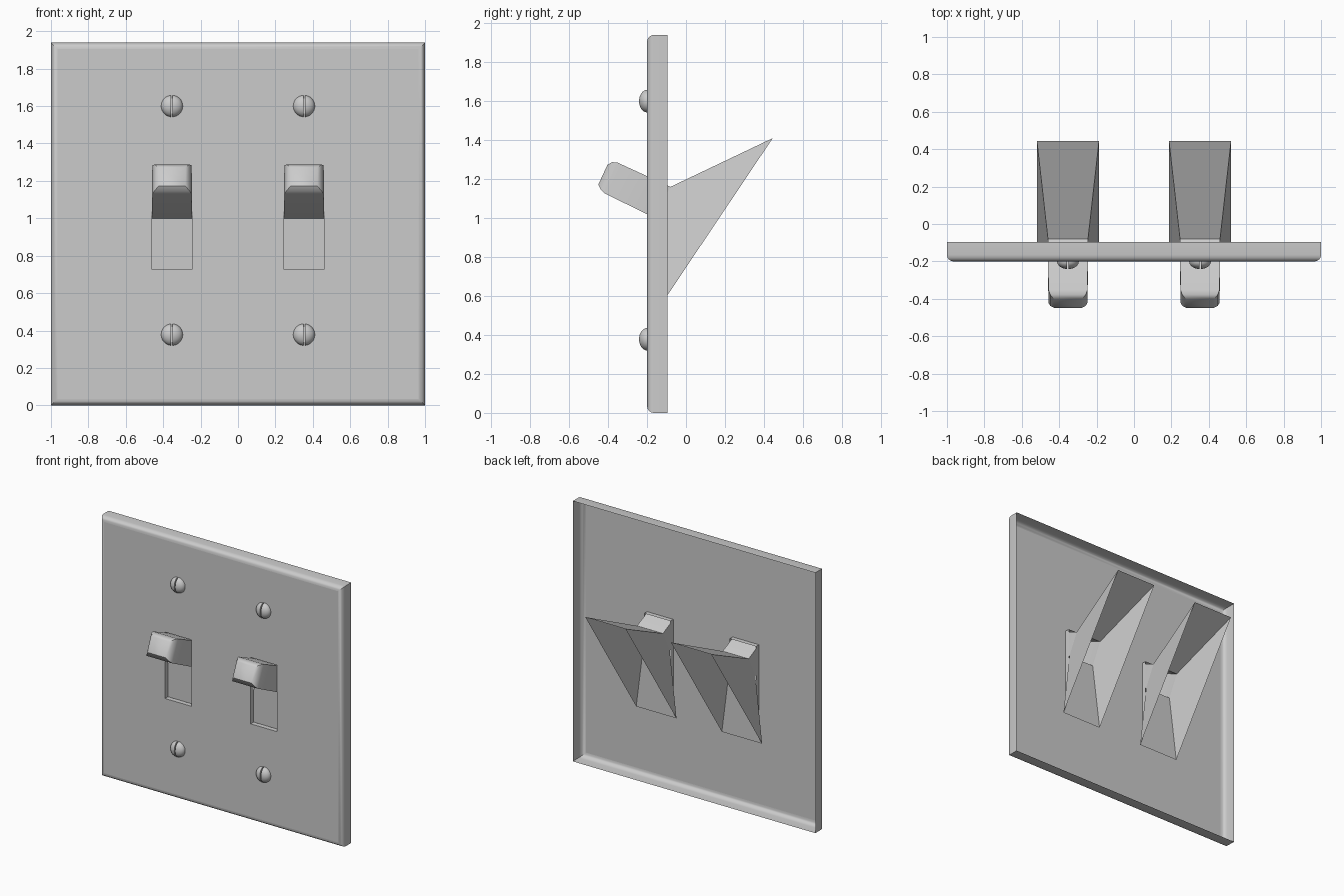
import bpy, bmesh
from math import radians, sin, cos, pi
from mathutils import Matrix

if "Cube" in bpy.data.objects:
    bpy.data.objects.remove(bpy.data.objects["Cube"], do_unlink=True)

grey = bpy.data.materials.new("light_grey")
grey.use_nodes = True
grey.diffuse_color = (0.6, 0.6, 0.6, 1)
grey.node_tree.nodes["Principled BSDF"].inputs["Base Color"].default_value = (0.6, 0.6, 0.6, 1)

HEIGHT = 1.94
FRONT, BACK = -0.2, -0.095
GANG_X = 0.353            # offset of each switch from the middle
SLOT_HALF = 0.108
SLOT_LOW, SLOT_HIGH = 0.725, 1.22


def finish(name, bm, angle=None, x=0, z=0):
    """Turn a bmesh into an object, smooth below the given edge angle."""
    bmesh.ops.recalc_face_normals(bm, faces=bm.faces)
    mesh = bpy.data.meshes.new(name)
    bm.to_mesh(mesh)
    bm.free()
    mesh.materials.append(grey)
    if angle:
        mesh.polygons.foreach_set("use_smooth", [True] * len(mesh.polygons))
        mesh.set_sharp_from_angle(angle=radians(angle))
    obj = bpy.data.objects.new(name, mesh)
    obj.location = (x, 0, z)
    bpy.context.collection.objects.link(obj)
    return obj


def loft(bm, rings, cap=False):
    """Join four-cornered rings into an open tube, optionally closing the last."""
    loops = [[bm.verts.new(p) for p in ring] for ring in rings]
    for a, b in zip(loops, loops[1:]):
        for i in range(4):
            j = (i + 1) % 4
            bm.faces.new((a[i], a[j], b[j], b[i]))
    if cap:
        bm.faces.new(loops[-1])


def upright_ring(x0, x1, z0, z1, y):
    return [(x0, y, z0), (x1, y, z0), (x1, y, z1), (x0, y, z1)]


def section(half, top, bottom):
    """Ring across the lever from its top and bottom (y, z) points."""
    return [(-half, *top), (half, *top), (half, *bottom), (-half, *bottom)]


# Wall plate: open-backed shell with rounded front edges
bm = bmesh.new()
R = 0.035
rings = [upright_ring(-1, 1, 0, HEIGHT, BACK)]
for step in range(5):
    a = step * pi / 8
    inset = R * (1 - cos(a))
    rings.append(upright_ring(-1 + inset, 1 - inset, inset, HEIGHT - inset,
                              FRONT + R * (1 - sin(a))))
loft(bm, rings)

# Plate front, leaving out the two lever slots
xs = [-1 + R, -GANG_X - SLOT_HALF, -GANG_X + SLOT_HALF,
      GANG_X - SLOT_HALF, GANG_X + SLOT_HALF, 1 - R]
zs = [R, SLOT_LOW, SLOT_HIGH, HEIGHT - R]
grid = [[bm.verts.new((x, FRONT, z)) for z in zs] for x in xs]
for i in range(5):
    for j in range(3):
        if not (j == 1 and i in (1, 3)):
            bm.faces.new((grid[i][j], grid[i + 1][j], grid[i + 1][j + 1], grid[i][j + 1]))
bmesh.ops.remove_doubles(bm, verts=bm.verts, dist=0.0005)

# Short walls behind the slot edges
for x in (-GANG_X, GANG_X):
    loft(bm, [upright_ring(x - SLOT_HALF, x + SLOT_HALF, SLOT_LOW, SLOT_HIGH, y)
              for y in (FRONT, FRONT + 0.035)])
finish("wall_plate", bm, 30)

neck = section(0.107, (-0.08, 1.16), (-0.16, 1.0))
for side, x in (("right", -GANG_X), ("left", GANG_X)):
    # Lever: hollow tilted box with a softened tip
    bm = bmesh.new()
    loft(bm, [neck,
              section(0.105, (-0.35, 1.284), (-0.42, 1.128)),
              section(0.095, (-0.378, 1.287), (-0.437, 1.145)),
              section(0.072, (-0.403, 1.274), (-0.45, 1.172))], cap=True)
    finish(side + "_lever", bm, 50, x)

    # Flared skirt behind the plate, open at the back
    bm = bmesh.new()
    loft(bm, [neck, section(0.166, (0.445, 1.41), (-0.155, 0.515))])
    finish(side + "_lever_skirt", bm, None, x)

    # Slotted dome screws above and below, each made of two halves
    for level, z in (("upper", 1.6), ("lower", 0.378)):
        bm = bmesh.new()
        for s in (-1, 1):
            half = bmesh.new()
            shape = (Matrix.Translation((0, FRONT, 0)) @ Matrix.Diagonal((0.058, 0.041, 0.058, 1))
                     @ Matrix.Rotation(pi / 2, 4, "X"))
            bmesh.ops.create_uvsphere(half, u_segments=32, v_segments=16, radius=1, matrix=shape)
            for point, normal, close in (((0, FRONT, 0), (0, -1, 0), False),
                                         ((s * 0.004, 0, 0), (s, 0, 0), True)):
                cut = bmesh.ops.bisect_plane(
                    half, geom=half.verts[:] + half.edges[:] + half.faces[:], dist=0.0001,
                    plane_co=point, plane_no=normal, clear_inner=True)
                if close:
                    edges = [e for e in cut["geom_cut"] if isinstance(e, bmesh.types.BMEdge)]
                    bmesh.ops.contextual_create(half, geom=edges)
            part = bpy.data.meshes.new("screw_half")
            half.to_mesh(part)
            half.free()
            bm.from_mesh(part)
            bpy.data.meshes.remove(part)
        finish(f"{side}_{level}_screw", bm, 40, x, z)
